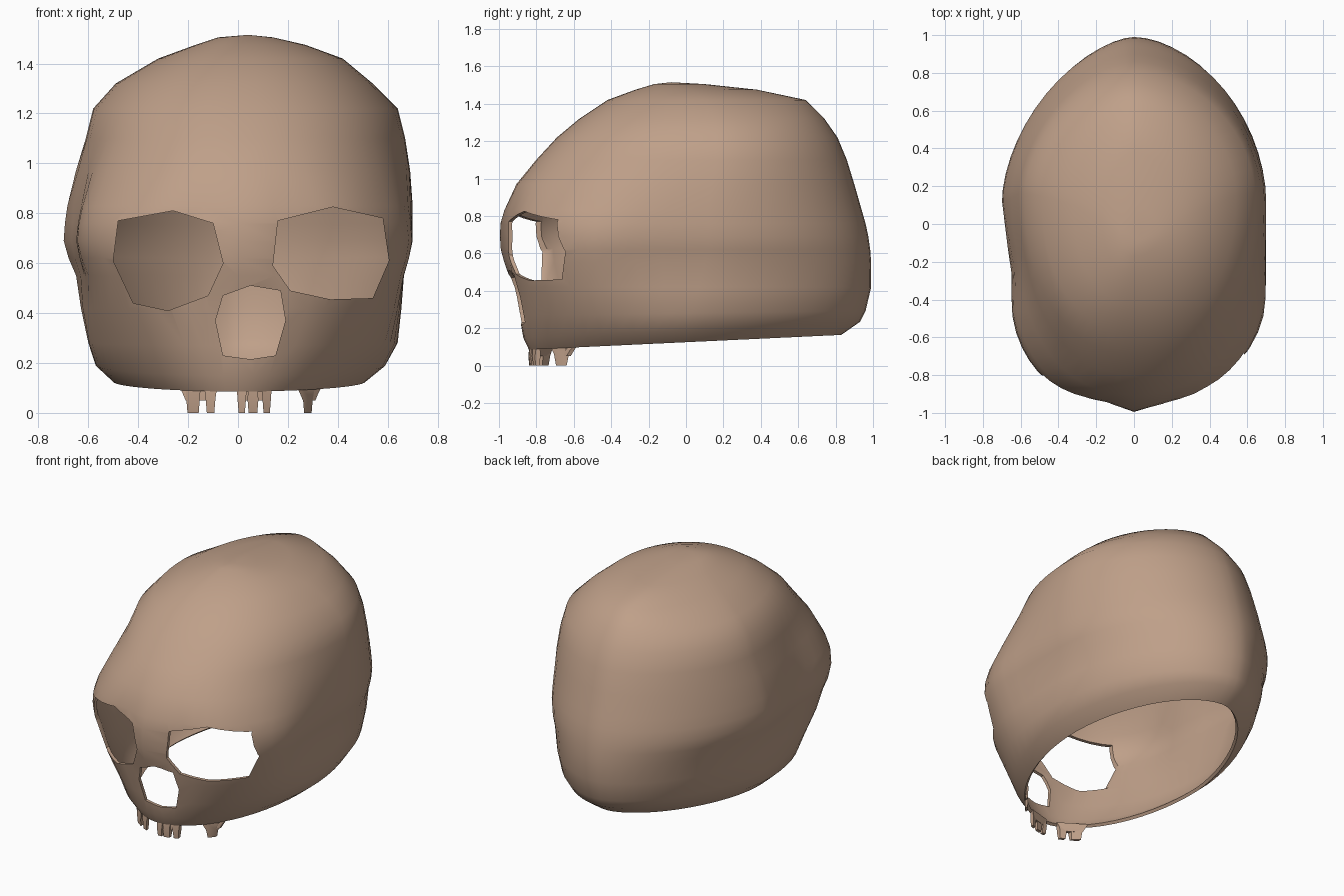
import bpy, bmesh, math

if "Cube" in bpy.data.objects:
    bpy.data.objects.remove(bpy.data.objects["Cube"])

bone = bpy.data.materials.new("bone")
bone.diffuse_color = (0.52, 0.35, 0.25, 1)
bone.use_nodes = True
bone.node_tree.nodes["Principled BSDF"].inputs["Base Color"].default_value = bone.diffuse_color


def make_object(name, bm):
    bmesh.ops.recalc_face_normals(bm, faces=bm.faces)
    mesh = bpy.data.meshes.new(name)
    bm.to_mesh(mesh)
    bm.free()
    obj = bpy.data.objects.new(name, mesh)
    bpy.context.collection.objects.link(obj)
    mesh.materials.append(bone)
    return obj


def activate(obj):
    bpy.ops.object.select_all(action='DESELECT')
    obj.select_set(True)
    bpy.context.view_layer.objects.active = obj


def gauss(v, centre, width):
    return math.exp(-((v - centre) / width) ** 2)


def power(v, p):
    return math.copysign(abs(v) ** (2 / p), v)


# Horizontal sections: z, tilt to the back, left, right, front, back, widest y, front power
SECTIONS = [
    (0.085, 0.08, 0.50, 0.51, -0.84, 0.83, 0.00, 1.9),
    (0.15, 0.08, 0.57, 0.59, -0.87, 0.93, 0.00, 1.95),
    (0.27, 0.02, 0.60, 0.64, -0.89, 0.96, 0.03, 2.15),
    (0.42, 0.00, 0.63, 0.655, -0.915, 0.99, 0.07, 2.6),
    (0.55, 0.00, 0.65, 0.665, -0.935, 0.99, 0.10, 2.9),
    (0.62, 0.00, 0.68, 0.685, -0.94, 0.985, 0.12, 3.0),
    (0.69, 0.00, 0.70, 0.70, -0.94, 0.975, 0.12, 3.0),
    (0.76, 0.00, 0.695, 0.70, -0.945, 0.96, 0.12, 2.95),
    (0.83, 0.00, 0.685, 0.70, -0.94, 0.94, 0.12, 2.75),
    (0.97, 0.00, 0.65, 0.69, -0.90, 0.90, 0.14, 2.35),
    (1.10, 0.00, 0.61, 0.67, -0.80, 0.86, 0.16, 2.2),
    (1.22, 0.00, 0.58, 0.64, -0.69, 0.81, 0.16, 2.2),
    (1.32, 0.00, 0.49, 0.54, -0.57, 0.74, 0.15, 2.2),
    (1.42, 0.00, 0.32, 0.42, -0.42, 0.64, 0.10, 2.2),
    (1.475, 0.00, 0.17, 0.27, -0.27, 0.38, 0.03, 2.1),
    (1.505, 0.00, 0.08, 0.14, -0.17, 0.10, -0.05, 2.0),
]
COLUMNS = 56

# Cranium shell, open underneath, with a narrow egg-shaped back
bm = bmesh.new()
rings = []
for z, tilt, left, right, front, back, mid, pf in SECTIONS:
    ring = []
    for i in range(COLUMNS):
        a = 2 * math.pi * i / COLUMNS
        c, s = math.cos(a), math.sin(a)
        p = pf if s < 0 else (1.85 if c > 0 else 1.7)
        x = power(c, p) * (right if c > 0 else left)
        y = mid + power(s, p) * ((back - mid) if s > 0 else (mid - front))
        # nose bridge ridge, hollow left temple and flared right cheekbone
        if s < 0:
            y -= 0.06 * gauss(x, 0.03, 0.1) * gauss(z, 0.68, 0.2)
        if c < 0:
            x += 0.045 * abs(c) * gauss(y, -0.25, 0.2) * gauss(z, 0.75, 0.25)
        else:
            x += 0.04 * c * gauss(y, -0.52, 0.22) * gauss(z, 0.6, 0.28)
        ring.append(bm.verts.new((x, y, z + tilt * (y + 0.85) / 1.7)))
    rings.append(ring)
for low, high in zip(rings, rings[1:]):
    for i in range(COLUMNS):
        j = (i + 1) % COLUMNS
        bm.faces.new((low[i], low[j], high[j], high[i]))
crown = bm.verts.new((0.04, -0.08, 1.515))
for i in range(COLUMNS):
    bm.faces.new((rings[-1][i], rings[-1][(i + 1) % COLUMNS], crown))
skull = make_object("cranium", bm)
solid = skull.modifiers.new("thickness", 'SOLIDIFY')
solid.thickness = 0.02
solid.offset = -1

# Eye sockets and nose opening, as octagons seen from the front
OPENINGS = {
    "left_socket": [(-.48, .77), (-.26, .81), (-.10, .76), (-.06, .60),
                    (-.12, .47), (-.28, .41), (-.42, .44), (-.50, .61)],
    "right_socket": [(.16, .77), (.38, .825), (.58, .78), (.605, .61),
                     (.54, .46), (.37, .455), (.21, .49), (.14, .59)],
    "nose": [(-.06, .47), (.05, .51), (.17, .49), (.19, .37),
             (.15, .23), (.05, .215), (-.06, .23), (-.09, .37)],
}
cutters = []
for name, outline in OPENINGS.items():
    bm = bmesh.new()
    face = bm.faces.new([bm.verts.new((x, -1.3, z)) for x, z in outline])
    grown = bmesh.ops.extrude_face_region(bm, geom=[face])["geom"]
    moved = [v for v in grown if isinstance(v, bmesh.types.BMVert)]
    bmesh.ops.translate(bm, verts=moved, vec=(0, 0.74, 0))
    cutter = make_object(name + "_cutter", bm)
    cutter.hide_render = True
    cut = skull.modifiers.new(name, 'BOOLEAN')
    cut.operation = 'DIFFERENCE'
    cut.solver = 'EXACT'
    cut.object = cutter
    cutters.append(cutter)

activate(skull)
for mod in list(skull.modifiers):
    bpy.ops.object.modifier_apply(modifier=mod.name)
for cutter in cutters:
    bpy.data.objects.remove(cutter, do_unlink=True)
activate(skull)
bpy.ops.object.shade_smooth_by_angle(angle=math.radians(40))

# Teeth: tapered pegs, and short gum webs between neighbours, along the jaw rim
bm = bmesh.new()


def rim_y(x):
    return -0.84 * (1 - abs(x / 0.5) ** 1.9) ** (1 / 1.9)


def peg(x, levels):
    loops = []
    for z, w, d in levels:
        loops.append([bm.verts.new((x + sx * w / 2, rim_y(x + sx * w / 2) + 0.012 + sy * d / 2, z))
                      for sx, sy in ((-1, -1), (1, -1), (1, 1), (-1, 1))])
    bm.faces.new(loops[0])
    bm.faces.new(loops[-1])
    for a, b in zip(loops, loops[1:]):
        for i in range(4):
            bm.faces.new((a[i], a[(i + 1) % 4], b[(i + 1) % 4], b[i]))


for x, top, tip in [(-.18, .06, .045), (-.11, .05, .03), (.015, .04, .025),
                    (.06, .04, .035), (.115, .04, .025), (.28, .055, .03)]:
    peg(x, [(0.1, top, 0.02), (0.05, tip + 0.008, 0.03), (0.0, tip, 0.02)])
for x, wide, narrow in [(-.155, .16, .11), (.065, .14, .12), (.285, .1, .05)]:
    peg(x, [(0.105, wide, 0.018), (0.08, (wide + narrow) / 2, 0.022), (0.05, narrow, 0.022)])
teeth = make_object("teeth", bm)
activate(teeth)
bpy.ops.object.shade_smooth_by_angle(angle=math.radians(40))
